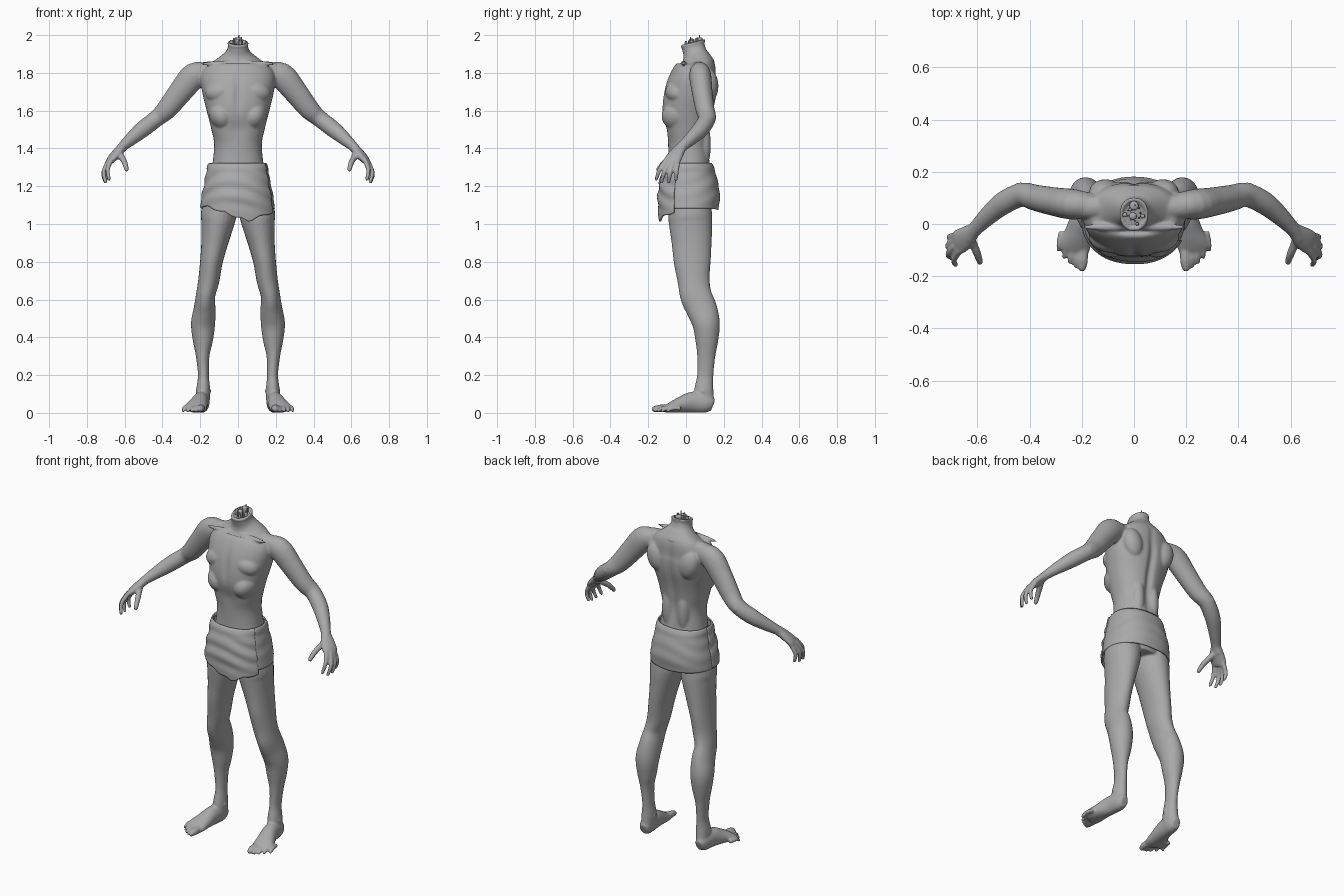
import bpy, bmesh, math, random
from mathutils import Vector, Matrix

cube = bpy.data.objects.get("Cube")
if cube:
    bpy.data.objects.remove(cube, do_unlink=True)
random.seed(3)

grey = bpy.data.materials.new("clay grey")
grey.use_nodes = True
GREY = (0.4, 0.4, 0.4, 1)
grey.diffuse_color = GREY
grey.node_tree.nodes["Principled BSDF"].inputs["Base Color"].default_value = GREY


def finish(bm, name):
    bmesh.ops.recalc_face_normals(bm, faces=bm.faces)
    me = bpy.data.meshes.new(name)
    bm.to_mesh(me)
    bm.free()
    me.materials.append(grey)
    ob = bpy.data.objects.new(name, me)
    bpy.context.collection.objects.link(ob)
    me.shade_smooth()
    return ob


def modify(ob, kind, **props):
    m = ob.modifiers.new(kind, kind)
    for key, value in props.items():
        setattr(m, key, value)
    bpy.context.view_layer.objects.active = ob
    bpy.ops.object.modifier_apply(modifier=m.name)


def spline(rows, steps=4):
    """Smoothly resample rows of numbers."""
    vs = [Vector(r) for r in rows]
    out = []
    for i in range(len(vs) - 1):
        a, b = vs[max(i - 1, 0)], vs[i]
        c, d = vs[i + 1], vs[min(i + 2, len(vs) - 1)]
        for k in range(steps):
            t = k / steps
            out.append(b + (c - a) * (t / 2) + (a * 2 - b * 5 + c * 4 - d) * (t * t / 2)
                       + (b * 3 - a - c * 3 + d) * (t ** 3 / 2))
    return out + [vs[-1]]


def loft(bm, rows, side=1, ref=(1, 0, 0), power=1.0, sides=24):
    """Closed tube through rows of x, y, z, half width along ref, half depth."""
    rows = spline(rows)
    centres = [Vector((r[0] * side, r[1], r[2])) for r in rows]
    rings = []
    for i, r in enumerate(rows):
        t = (centres[min(i + 1, len(rows) - 1)] - centres[max(i - 1, 0)]).normalized()
        u = Vector(ref)
        u = (u - t * u.dot(t)).normalized()
        w = t.cross(u)
        ring = []
        for k in range(sides):
            a = math.tau * k / sides
            c, s = math.cos(a), math.sin(a)
            c = math.copysign(abs(c) ** power, c)
            s = math.copysign(abs(s) ** power, s)
            ring.append(bm.verts.new(centres[i] + u * (c * r[3]) + w * (s * r[4])))
        rings.append(ring)
    for p, q in zip(rings, rings[1:]):
        for k in range(sides):
            j = (k + 1) % sides
            bm.faces.new((p[k], p[j], q[j], q[k]))
    bm.faces.new(rings[0])
    bm.faces.new(rings[-1])


def blob(bm, side, centre, size, tilt=0):
    """Ellipsoid muscle or bone, tilted about y."""
    m = (Matrix.Translation((centre[0] * side, centre[1], centre[2]))
         @ Matrix.Rotation(tilt * side, 4, 'Y') @ Matrix.Diagonal((*size, 1)))
    bmesh.ops.create_icosphere(bm, subdivisions=3, radius=1, matrix=m)


def digit(bm, side, pts, r):
    loft(bm, [(*p, r * k, r * k) for p, k in zip(pts, (1.1, 1, 0.8))], side, (0.5, 0.8, 0.1), sides=10)
    blob(bm, side, pts[-1], (r * 0.8,) * 3)


# Torso and neck: y, z, half width, half depth
skin = bmesh.new()
torso = [(.02, 1.08, .12, .11), (.02, 1.2, .15, .125), (.017, 1.32, .135, .111),
         (.012, 1.42, .126, .108), (.008, 1.5, .141, .12), (.008, 1.6, .166, .135),
         (.025, 1.7, .19, .138), (.043, 1.78, .197, .124), (.06, 1.835, .165, .1),
         (.057, 1.87, .115, .08), (.047, 1.905, .07, .063), (.038, 1.935, .054, .06),
         (.037, 1.965, .056, .066)]
loft(skin, [(0, *r) for r in torso], power=0.9, sides=40)

for s in (1, -1):
    # Chest, ribs, collar bones, shoulder blades and shoulders
    blob(skin, s, (.09, -.045, 1.7), (.085, .065, .06), .2)
    blob(skin, s, (.085, -.04, 1.57), (.065, .09, .08), .5)
    blob(skin, s, (.1, -.012, 1.852), (.1, .014, .012), .05)
    blob(skin, s, (.11, .12, 1.73), (.06, .052, .09), .25)
    blob(skin, s, (.05, .09, 1.42), (.04, .042, .13))
    blob(skin, s, (.16, .065, 1.82), (.1, .045, .04), .1)
    # Arm
    loft(skin, [(.15, .07, 1.80, .045, .05), (.23, .075, 1.785, .058, .07), (.3, .085, 1.705, .055, .064),
                (.375, .1, 1.61, .05, .055), (.43, .112, 1.56, .046, .045), (.5, .08, 1.505, .044, .044),
                (.56, .03, 1.455, .036, .036), (.61, -.02, 1.41, .029, .026),
                (.635, -.045, 1.38, .036, .024)], s, (0, 1, 0))
    blob(skin, s, (.437, .135, 1.56), (.025, .025, .025))
    # Palm and digits
    loft(skin, [(.605, -.015, 1.415, .024, .022), (.637, -.045, 1.38, .04, .024),
                (.668, -.068, 1.345, .047, .021), (.682, -.078, 1.325, .042, .015)], s, (0, 1, 0.3))
    fingers = [((.668, -.1, 1.345), (.69, -.138, 1.29), (.682, -.157, 1.238)),
               ((.685, -.084, 1.335), (.711, -.115, 1.275), (.7, -.13, 1.222)),
               ((.688, -.064, 1.33), (.713, -.084, 1.27), (.702, -.092, 1.222)),
               ((.682, -.043, 1.33), (.707, -.05, 1.28), (.698, -.052, 1.235))]
    for f in fingers:
        digit(skin, s, f, .0125)
    digit(skin, s, ((.625, -.055, 1.37), (.602, -.11, 1.33), (.59, -.145, 1.29)), .016)
    # Leg
    loft(skin, [(.095, .02, 1.16, .085, .11), (.103, .022, 1.05, .094, .116), (.108, .025, 1.0, .087, .115),
                (.124, .03, .9, .071, .106), (.141, .033, .8, .06, .098), (.155, .04, .7, .056, .085),
                (.172, .053, .62, .051, .084), (.177, .083, .55, .058, .082), (.185, .107, .47, .064, .073),
                (.186, .11, .38, .053, .06), (.187, .107, .3, .036, .048), (.183, .102, .2, .029, .043),
                (.184, .095, .13, .036, .05), (.187, .09, .05, .037, .06)], s)
    blob(skin, s, (.168, -.002, .64), (.034, .034, .045))
    blob(skin, s, (.184, .09, .115), (.043, .022, .022))
    # Foot and toes
    loft(skin, [(.188, .143, .04, .024, .032), (.19, .11, .05, .038, .05), (.198, .035, .056, .043, .056),
                (.212, -.03, .042, .052, .042), (.226, -.08, .028, .061, .028),
                (.236, -.108, .02, .055, .017)], s)
    for i in range(5):
        x, y = .196 + .0225 * i, -.167 + .004 * i + .0033 * i * i
        r = .02 if i == 0 else .0135 - .0005 * i
        digit(skin, s, ((x * .9 + .02, y + .07, .024), (x, y + .025, .024), (x + .003, y, r)), r)

# Flat soles, then fuse into one skin
for v in skin.verts:
    v.co.z = max(v.co.z, 0)
body = finish(skin, "body")
modify(body, 'REMESH', mode='VOXEL', voxel_size=.006)
modify(body, 'SMOOTH', factor=.5, iterations=6)


# Spine groove, breastbone and belly lines, hollow slanted neck top
def bump(x, width):
    return math.exp(-(x / width) ** 2)


for v in body.data.vertices:
    p = v.co
    if 1.3 < p.z < 1.86 and abs(p.x) < .1:
        if p.y > .05:
            p.y -= .016 * bump(p.x, .022) * bump(p.z - 1.57, .24)
        elif p.y < -.03:
            p.y += .01 * bump(p.x, .02) * bump(p.z - 1.68, .1)
            p.y += .012 * bump(p.x, .06) * bump(p.z - 1.5, .06)
    if p.z > 1.925:
        p.z += .25 * (p.y - .045) * min(1, (p.z - 1.925) / .03)
        d = math.hypot(p.x / .052, (p.y - .037) / .062)
        if p.z > 1.935 and d < .8:
            p.z -= .018
for v in body.data.vertices:
    v.co.z = max(v.co.z, 0)
body.data.shade_smooth()

# Torn neck stump
stump = bmesh.new()
for x, y, top, r in [(0, .07, 1.988, .018), (-.004, .03, 1.98, .015), (-.035, .035, 1.975, .009),
                     (.033, .03, 1.975, .009), (.012, .0, 1.97, .007), (-.015, .055, 1.985, .007)]:
    loft(stump, [(x, y, 1.93, r, r), (x, y, top - .01, r, r), (x, y, top, r * .7, r * .7)], sides=10)
for i in range(9):
    a = math.tau * i / 9
    x, y = .025 * math.cos(a), .042 + .03 * math.sin(a)
    top = 2.0 if i == 2 else random.uniform(1.97, 1.995)
    loft(stump, [(x, y, 1.93, .004, .004), (x, y, top, .003, .003)], sides=6)
finish(stump, "neck_stump")

# Cloth wrap: z, half width, front y, back y
CLOTH = spline([(1.32, .148, -.103, .133), (1.25, .164, -.128, .16), (1.15, .184, -.142, .178),
                (1.08, .193, -.14, .17), (1.0, .197, -.137, .165)])


def cloth_point(a, z, out):
    i = next((k for k in range(len(CLOTH) - 1) if CLOTH[k + 1][0] <= z), len(CLOTH) - 2)
    p, q = CLOTH[i], CLOTH[i + 1]
    r = p.lerp(q, (p[0] - z) / (p[0] - q[0]))
    c, s = math.cos(a), math.sin(a)
    c, s = (math.copysign(abs(n) ** .88, n) for n in (c, s))
    mid, deep = (r[2] + r[3]) / 2, (r[3] - r[2]) / 2
    return Vector((c * (r[1] + out), mid + s * (deep + out), z))


def panel(name, start, end, hem, folds, out):
    bm = bmesh.new()
    cols, rows = 72, 28
    grid = []
    for i in range(cols + 1):
        a = math.radians(start + (end - start) * i / cols)
        low = hem(cloth_point(a, 1.1, 0).x)
        col = []
        for j in range(rows + 1):
            t = j / rows
            z = 1.32 + (low - 1.32) * t
            wave = folds * math.sin(z * 75 + 3 * math.cos(a * 2 + .5)) * math.sin(math.pi * t)
            band = .005 * bump(z - 1.3, .02)
            col.append(bm.verts.new(cloth_point(a, z, out + wave + band)))
        grid.append(col)
    for p, q in zip(grid, grid[1:]):
        for j in range(rows):
            bm.faces.new((p[j], q[j], q[j + 1], p[j + 1]))
    ob = finish(bm, name)
    modify(ob, 'SOLIDIFY', thickness=.008, offset=0)


def front_hem(x):
    return 1.09 - .075 * max(0, 1 - abs(x - .05) / .2) + .005 * math.sin(x * 70)


panel("wrap_front", 178, 334, front_hem, .004, .004)
panel("wrap_back", -35, 188, lambda x: 1.075 + .008 * abs(x) / .2, .0015, -.002)
